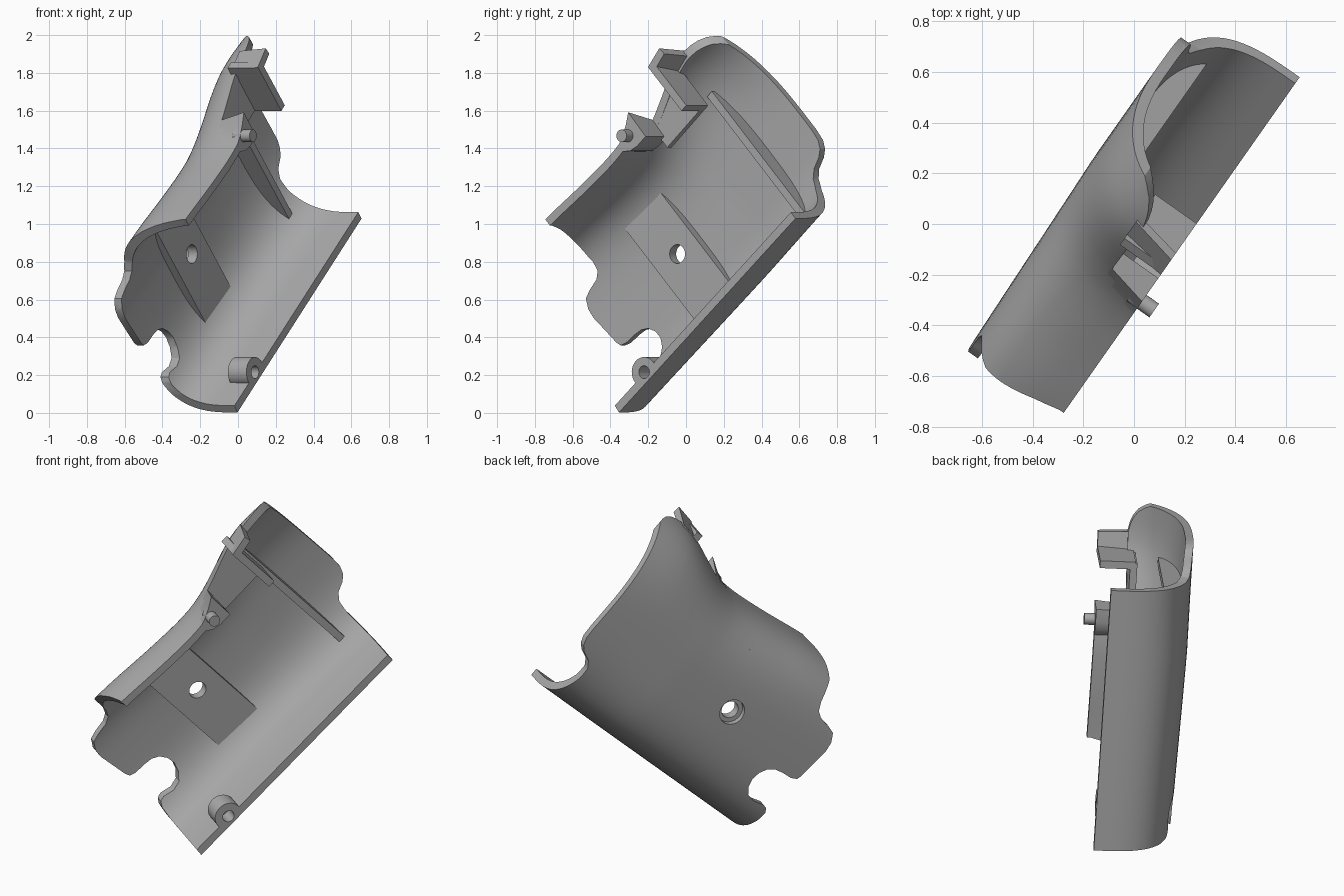
import bpy, bmesh, math
from mathutils import Vector

cube = bpy.data.objects.get("Cube")
if cube:
    bpy.data.objects.remove(cube, do_unlink=True)

grey = bpy.data.materials.new("matte grey")
grey.use_nodes = True
COLOR = (0.4, 0.4, 0.4, 1)
grey.diffuse_color = COLOR
grey.node_tree.nodes["Principled BSDF"].inputs["Base Color"].default_value = COLOR

# Local frame: a runs along the grip, b across it, depth w goes into the shell
D = Vector((0.575, 0.818, 0))
N = Vector((0.818, -0.575, 0))
Z = Vector((0, 0, 1))
EA, EB = 0.73 * D + 0.683 * Z, -0.683 * D + 0.73 * Z
ORIGIN = Vector((-0.003, -0.355, 0.002))


def place(a, b, w):
    return ORIGIN + a * EA + b * EB - w * N


def place_side(a, w, b):
    return place(a, b, w)


def finish(bm, name):
    bmesh.ops.recalc_face_normals(bm, faces=bm.faces)
    mesh = bpy.data.meshes.new(name)
    bm.to_mesh(mesh)
    bm.free()
    mesh.materials.append(grey)
    ob = bpy.data.objects.new(name, mesh)
    bpy.context.collection.objects.link(ob)
    return ob


def prism(name, outline, lo, hi, to_point=place, deep_outline=None):
    """Extrude a flat outline between two levels, optionally towards another outline."""
    bm = bmesh.new()
    ends = [[bm.verts.new(to_point(p, q, h)) for p, q in shape]
            for shape, h in ((outline, lo), (deep_outline or outline, hi))]
    bm.faces.new(ends[0])
    bm.faces.new(ends[1])
    n = len(outline)
    for i in range(n):
        j = (i + 1) % n
        bm.faces.new((ends[0][i], ends[0][j], ends[1][j], ends[1][i]))
    return finish(bm, name)


def rect(a0, a1, b0, b1):
    return [(a0, b0), (a1, b0), (a1, b1), (a0, b1)]


def circle(a, b, r, n=32):
    return [(a + r * math.cos(i * math.tau / n), b + r * math.sin(i * math.tau / n))
            for i in range(n)]


def boolean(ob, other, op, keep=False):
    mod = ob.modifiers.new("cut", "BOOLEAN")
    mod.operation, mod.object, mod.solver = op, other, "EXACT"
    bpy.context.view_layer.update()
    bpy.context.view_layer.objects.active = ob
    bpy.ops.object.modifier_apply(modifier=mod.name)
    if not keep:
        bpy.data.objects.remove(other, do_unlink=True)


# Far edge of the grip along its length, eased between a few stations
WIDTHS = [(-0.1, 1.09), (0.35, 1.075), (0.65, 1.045), (0.9, 1.03), (1.05, 1.045),
          (1.2, 1.1), (1.4, 1.185), (1.52, 1.21), (1.85, 1.195)]


def width(a):
    for (a0, b0), (a1, b1) in zip(WIDTHS, WIDTHS[1:]):
        if a <= a1:
            t = (a - a0) / (a1 - a0)
            return b0 + (b1 - b0) * t
    return WIDTHS[-1][1]


def smooth_width(a):
    return sum(width(min(max(a + k * 0.03, -0.1), 1.85)) for k in range(-3, 4)) / 7


def section(a, inset, steps=48):
    """Rounded trough section; the far side grows rounder along the grip."""
    near, far = -0.02 * a, smooth_width(a)
    mid, half = (near + far) / 2, (far - near) / 2 - inset
    depth = 0.455 + 0.025 * min(a, 1.1) - inset
    pts = []
    for i in range(steps + 1):
        ang = math.pi * i / steps
        co, si = math.cos(ang), max(math.sin(ang), 0)
        n = 3.15 if co > 0 else 3.45 - 0.58 * a
        pts.append((mid - math.copysign(half * abs(co) ** (2 / n), co), depth * si ** (2 / n)))
    return pts


def loft(name, hollow):
    bm = bmesh.new()
    rows = []
    for i in range(41):
        a = -0.08 + 1.9 * i / 40
        pts = section(a, 0)
        if hollow:
            pts += section(a, 0.045)[::-1]
        rows.append([bm.verts.new(place(a, b, w)) for b, w in pts])
    n = len(rows[0])
    for r0, r1 in zip(rows, rows[1:]):
        for i in range(n):
            j = (i + 1) % n
            bm.faces.new((r0[i], r0[j], r1[j], r1[i]))
    bm.faces.new(rows[0])
    bm.faces.new(rows[-1])
    return finish(bm, name)


core = loft("solid_core", False)
core.hide_render = True
shell = loft("grip_shell", True)

# End outlines: finger notch and step at one end, tongue at the other
outline = [(0, -0.1), (0, 0), (0.015, 0.12), (0.03, 0.185), (0.05, 0.21), (0.08, 0.217),
           (0.145, 0.2), (0.2, 0.21), (0.24, 0.25), (0.26, 0.3), (0.255, 0.35),
           (0.23, 0.395), (0.192, 0.42), (0.14, 0.43), (0.075, 0.435), (0.04, 0.45),
           (0.03, 0.48), (0.012, 0.674), (0.02, 0.73), (0.05, 0.78), (0.1, 0.795),
           (0.17, 0.805), (0.21, 0.83), (0.23, 0.88), (0.235, 0.95), (0.235, 1.3),
           (1.705, 1.3), (1.71, 0.45), (1.705, 0.38), (1.685, 0.335), (1.65, 0.305),
           (1.59, 0.28), (1.555, 0.24), (1.54, 0.17), (1.535, -0.1)]
boolean(shell, prism("outline_cutter", outline, -0.2, 0.8), "INTERSECT")

# Slanted end of the far wall
slant = [(0.1, -0.1), (0.352, -0.1), (0.35, 0.02), (0.32, 0.13), (0.28, 0.24),
         (0.25, 0.32), (0.225, 0.38), (0.1, 0.38)]
boolean(shell, prism("slant_cutter", slant, 0.9, 1.4, place_side), "DIFFERENCE")

# Rim recess on the far side, sweeping up to the tongue
recess = [(1.125, -0.1), (1.125, 0.17), (1.53, 0.165), (1.58, 0.175), (1.62, 0.19),
          (1.66, 0.215), (1.69, 0.25), (1.72, 0.3), (1.9, 0.3), (1.9, -0.1)]
boolean(shell, prism("recess_cutter", recess, 0.7, 1.4, place_side), "DIFFERENCE")

# Flat pad, cross rib and ledge are trimmed to the outer skin
pad = prism("screw_pad", rect(0.5, 0.8, 0.13, 0.88), 0.375, 0.6)
rib = prism("cross_rib", rect(1.39, 1.432, 0.07, 0.99), 0.33, 0.6)
ledge = prism("recess_ledge", rect(1.1, 1.42, 0.893, 1.3), 0.17, 0.21)
for part in (pad, rib, ledge):
    boolean(part, core, "INTERSECT", keep=True)

# Screw hole with countersink
for part in (shell, pad):
    boolean(part, prism("hole_cutter", circle(0.657, 0.535, 0.05), 0.2, 0.7), "DIFFERENCE")
    boolean(part, prism("sink_cutter", circle(0.657, 0.535, 0.075), 0.435, 0.7), "DIFFERENCE")

# Socket boss beside the straight rim
socket = prism("socket_boss", circle(0.265, 0.045, 0.08), 0, 0.12)
boolean(socket, core, "INTERSECT", keep=True)
for part in (socket, shell):
    boolean(part, prism("socket_cutter", circle(0.265, 0.045, 0.034), -0.1, 0.1), "DIFFERENCE")

# Locating pin on its boss, flared into the wall
boss_outline = [(0.95, 1.03), (0.965, 0.99), (1.0, 0.962), (1.05, 0.95), (1.125, 0.95),
                (1.13, 1.12), (1.07, 1.08), (1.01, 1.05)]
wall_outline = [(a, min(b, smooth_width(a) - 0.02)) for a, b in boss_outline]
boss = prism("pin_boss", boss_outline, 0, 0.2, deep_outline=wall_outline)
pin = prism("locating_pin", circle(1.044, 1.03, 0.033, 24), -0.06, 0.05)

# Hooked catch at the recess end: cross plate and a wall blending into the shell
plate = prism("catch_plate", rect(1.387, 1.43, 0.89, 1.2), 0, 0.2)
wall = prism("catch_wall", [(1.387, 1.207), (1.508, 1.23), (1.512, 1.187), (1.387, 1.162)],
             0, 0.2, deep_outline=[(1.387, 1.165), (1.53, 1.19), (1.53, 1.15), (1.387, 1.125)])

bpy.data.objects.remove(core, do_unlink=True)

for ob in (shell, pad, rib, ledge, socket, boss, pin, plate, wall):
    bpy.ops.object.select_all(action="DESELECT")
    ob.select_set(True)
    bpy.context.view_layer.objects.active = ob
    bpy.ops.object.shade_smooth_by_angle(angle=math.radians(30))
